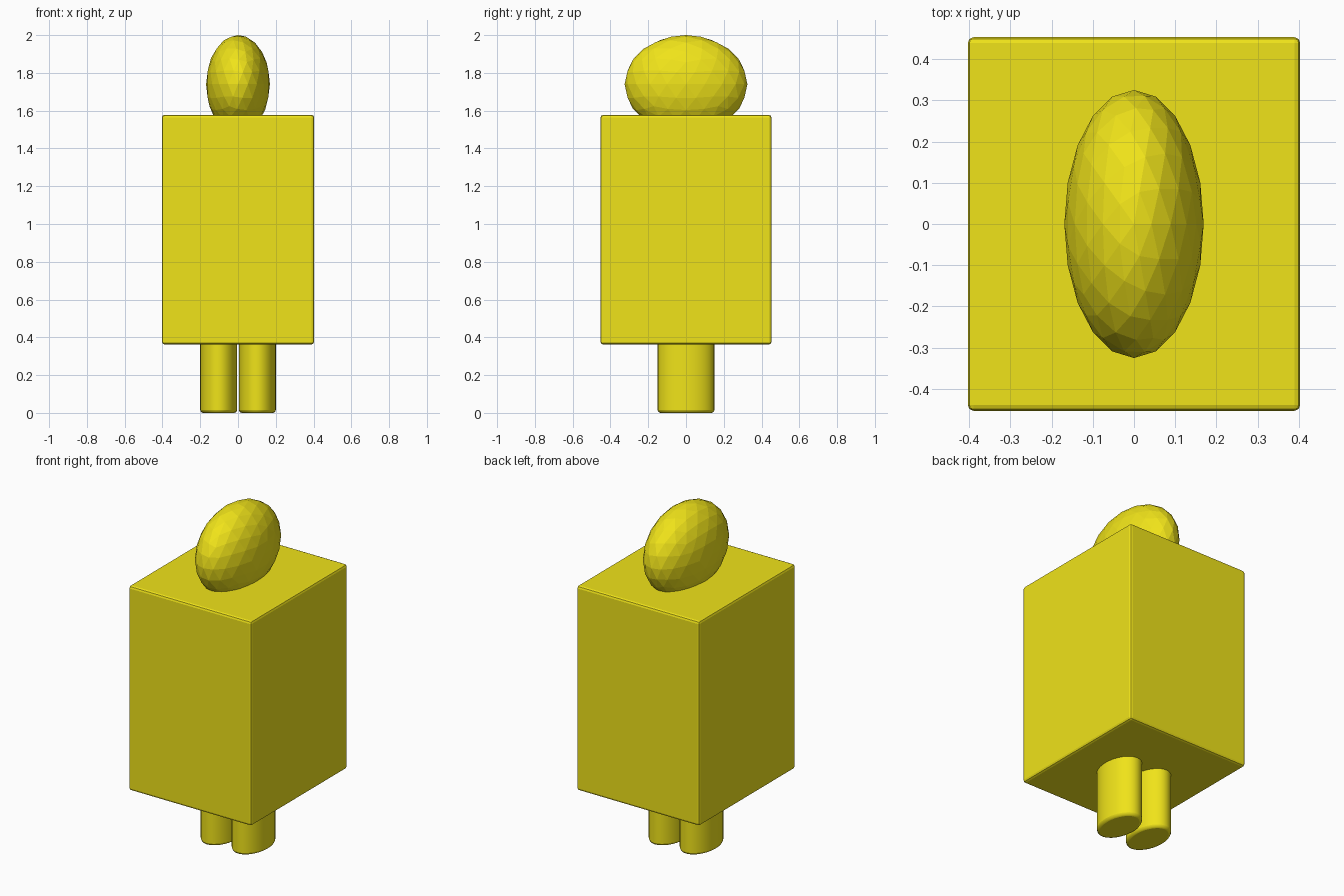
import bpy

if "Cube" in bpy.data.objects:
    bpy.data.objects.remove(bpy.data.objects["Cube"])

yellow = bpy.data.materials.new("yellow")
yellow.diffuse_color = (0.87, 0.77, 0.01, 1)
yellow.use_nodes = True
yellow.node_tree.nodes["Principled BSDF"].inputs["Base Color"].default_value = yellow.diffuse_color


def finish(name, size, bevel=0.0, segments=2):
    """Name, size and colour the active primitive, then round its edges."""
    obj = bpy.context.object
    obj.name = name
    bpy.context.view_layer.update()
    obj.dimensions = size
    bpy.ops.object.transform_apply(location=False, rotation=False, scale=True)
    obj.data.materials.append(yellow)
    if bevel:
        mod = obj.modifiers.new("rounded_edges", "BEVEL")
        mod.width = bevel
        mod.segments = segments
        mod.limit_method = "ANGLE"
        mod.angle_limit = 0.8
    return obj


# Boxy torso
bpy.ops.mesh.primitive_cube_add(size=1, location=(0, 0, 0.97))
finish("body", (0.806, 0.906, 1.215), 0.014)

# Faceted egg-shaped head, sunk into the torso
bpy.ops.mesh.primitive_ico_sphere_add(subdivisions=3, radius=1, location=(0, 0, 1.74))
finish("head", (0.338, 0.65, 0.52))

# Pair of short oval legs
for side, name in ((-1, "left_leg"), (1, "right_leg")):
    bpy.ops.mesh.primitive_cylinder_add(vertices=32, radius=1, depth=1,
                                        location=(side * 0.102, 0, 0.19))
    finish(name, (0.196, 0.30, 0.38), 0.015)
    bpy.ops.object.shade_smooth_by_angle(angle=0.6)
